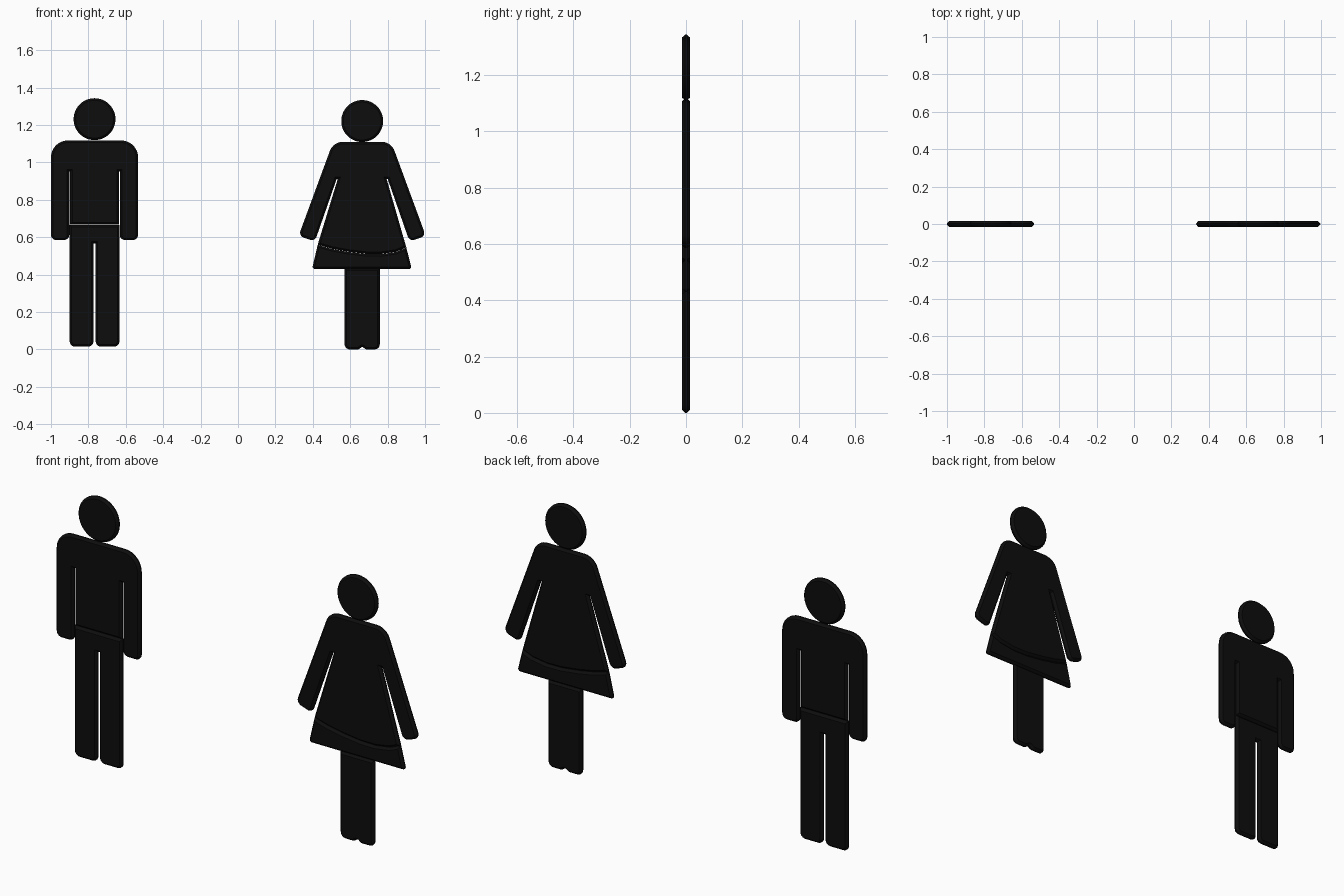
import bpy, bmesh, math
from mathutils import Vector

if "Cube" in bpy.data.objects:
    bpy.data.objects.remove(bpy.data.objects["Cube"])

HALF, RIM, CHAMFER = 0.015, 0.003, 0.011

black = bpy.data.materials.new("black")
black.diffuse_color = (0.004, 0.004, 0.004, 1)
black.use_nodes = True
black.node_tree.nodes["Principled BSDF"].inputs["Base Color"].default_value = black.diffuse_color


def rounded(points, steps=8):
    """Replace each (x, z, radius) corner by an arc."""
    out = []
    n = len(points)
    for i, (x, z, r) in enumerate(points):
        p = Vector((x, z))
        if r == 0:
            out.append(p)
            continue
        a = (Vector(points[i - 1][:2]) - p).normalized()
        b = (Vector(points[(i + 1) % n][:2]) - p).normalized()
        half = a.angle(b) / 2
        t = r / math.tan(half)
        centre = p + (a + b).normalized() * (r / math.sin(half))
        start, end = p + a * t - centre, p + b * t - centre
        sweep = start.angle(end)
        for k in range(steps + 1):
            f = k / steps
            out.append(centre + (start * math.sin((1 - f) * sweep)
                                 + end * math.sin(f * sweep)) / math.sin(sweep))
    return out


def inset(pts, d):
    """Mitred inward offset of a clockwise outline."""
    out = []
    for i, p in enumerate(pts):
        a = (p - pts[i - 1]).normalized()
        b = (pts[(i + 1) % len(pts)] - p).normalized()
        na, nb = Vector((a.y, -a.x)), Vector((b.y, -b.x))
        out.append(p + (na + nb) * (d / max(0.3, 1 + na.dot(nb))))
    return out


def plate(name, pts, cx):
    """Thin plate with chamfered rims on both faces."""
    bm = bmesh.new()
    small = inset(pts, CHAMFER)
    rings = []
    for y, ring in ((-HALF, small), (-RIM, pts), (RIM, pts), (HALF, small)):
        rings.append([bm.verts.new((cx + p.x, y, p.y)) for p in ring])
    n = len(pts)
    for r0, r1 in zip(rings, rings[1:]):
        for i in range(n):
            j = (i + 1) % n
            bm.faces.new((r0[i], r0[j], r1[j], r1[i]))
    bm.faces.new(rings[0])
    bm.faces.new(rings[-1][::-1])
    bmesh.ops.recalc_face_normals(bm, faces=bm.faces)
    mesh = bpy.data.meshes.new(name)
    bm.to_mesh(mesh)
    bm.free()
    mesh.materials.append(black)
    ob = bpy.data.objects.new(name, mesh)
    bpy.context.collection.objects.link(ob)
    bpy.ops.object.select_all(action='DESELECT')
    ob.select_set(True)
    bpy.context.view_layer.objects.active = ob
    bpy.ops.object.shade_smooth_by_angle(angle=math.radians(30))


def both(half):
    """Right half, listed clockwise, plus its mirror image."""
    return rounded(half + [(-x, z, r) for x, z, r in reversed(half)])


def disc(z, r, n=48):
    return [Vector((r * math.sin(2 * math.pi * i / n), z + r * math.cos(2 * math.pi * i / n)))
            for i in range(n)]


MAN, WOMAN = -0.767, 0.664

# man: head, torso with arms, trousers
plate("man_head", disc(1.231, 0.112), MAN)
plate("man_torso_and_arms", both([
    (0.233, 1.117, 0.09), (0.233, 0.585, 0.028), (0.135, 0.585, 0.028),
    (0.135, 0.95, 0), (0.13, 0.95, 0), (0.13, 0.667, 0)]), MAN)
plate("man_trousers", both([
    (0.133, 0.666, 0), (0.133, 0.015, 0.028), (0.006, 0.015, 0.028),
    (0.006, 0.567, 0)]), MAN)

# woman: head, torso with arms and a sagging hem
plate("woman_head", disc(1.221, 0.112), WOMAN)
arm = [(0.155, 1.11, 0.075), (0.34, 0.607, 0.028), (0.253, 0.577, 0.028),
       (0.137, 0.91, 0), (0.131, 0.91, 0)]
hem = [(0.236, 0.545, 0), (0.18, 0.522, 0), (0.10, 0.51, 0), (0.02, 0.511, 0),
       (-0.08, 0.523, 0), (-0.16, 0.538, 0), (-0.238, 0.56, 0)]
plate("woman_torso_and_arms",
      rounded(arm + hem + [(-x, z, r) for x, z, r in reversed(arm)]), WOMAN)

# skirt follows the hem
plate("woman_skirt", rounded(
    [(x, z - 0.001, r) for x, z, r in reversed(hem)]
    + [(0.265, 0.43, 0.012), (-0.268, 0.43, 0.012)]), WOMAN)

# legs joined with a notch between the feet
plate("woman_legs", both([
    (0.094, 0.432, 0), (0.094, 0.0, 0.028), (0.02, 0.0, 0.02), (0.003, 0.012, 0)]), WOMAN)
